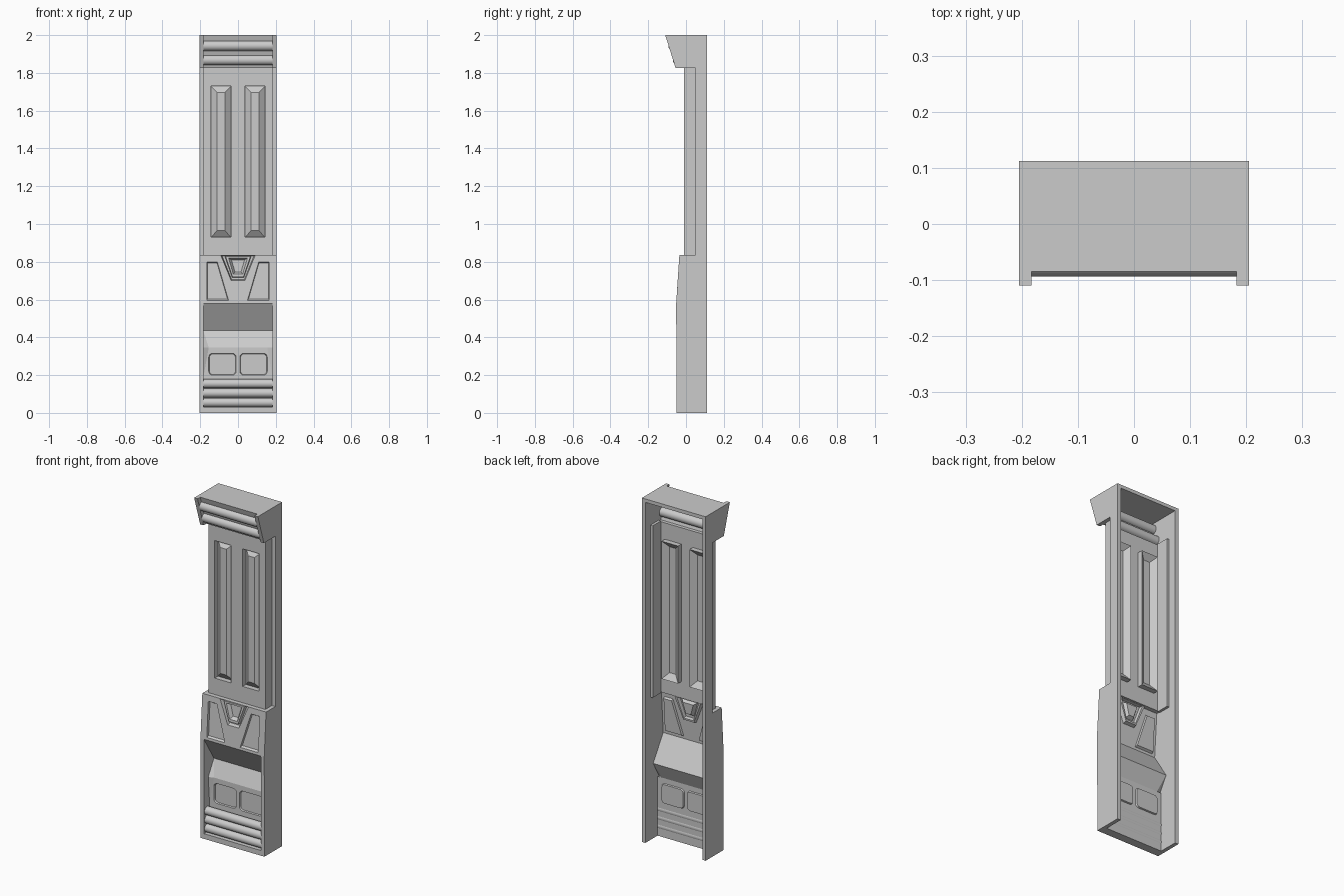
import bpy, bmesh, math
from mathutils import Vector

if "Cube" in bpy.data.objects:
    bpy.data.objects.remove(bpy.data.objects["Cube"])

W = 0.183    # half width between the cheeks
HW = 0.205   # half width overall


def finish(name, bm, recalc=True):
    if recalc:
        bmesh.ops.recalc_face_normals(bm, faces=bm.faces)
    me = bpy.data.meshes.new(name)
    bm.to_mesh(me)
    bm.free()
    ob = bpy.data.objects.new(name, me)
    bpy.context.collection.objects.link(ob)
    return ob


def prism(name, profile, x0, x1, closed=True):
    """Sweep a (y, z) profile along x; an open profile gives a sheet."""
    bm = bmesh.new()
    a = [bm.verts.new((x0, y, z)) for y, z in profile]
    b = [bm.verts.new((x1, y, z)) for y, z in profile]
    n = len(a)
    for i in range(n if closed else n - 1):
        j = (i + 1) % n
        bm.faces.new((a[i], b[i], b[j], a[j]))
    if closed:
        bm.faces.new(a)
        bm.faces.new(b[::-1])
    return finish(name, bm, closed)


def box(name, x0, x1, y0, y1, z0, z1):
    return prism(name, [(y0, z0), (y1, z0), (y1, z1), (y0, z1)], x0, x1)


def rect(x0, x1, z0, z1):
    return [(x0, z0), (x1, z0), (x1, z1), (x0, z1)]


def rounded(x0, x1, z0, z1, r, n=4):
    pts = []
    for k, (cx, cz) in enumerate(rect(x0 + r, x1 - r, z0 + r, z1 - r)):
        for i in range(n + 1):
            t = math.pi + (k + i / n) * math.pi / 2
            pts.append((cx + r * math.cos(t), cz + r * math.sin(t)))
    return pts


def trap(bottom, top, z0, z1):
    return [(-bottom, z0), (bottom, z0), (top, z1), (-top, z1)]


def scaled(pts, s):
    cx = sum(p[0] for p in pts) / len(pts)
    cz = sum(p[1] for p in pts) / len(pts)
    return [(cx + (x - cx) * s, cz + (z - cz) * s) for x, z in pts]


def panel(name, outer, pockets, yf):
    """Front-facing sheet with pockets, each a stack of (outline, depth) rings."""
    bm = bmesh.new()

    def ring(pts, d):
        return [bm.verts.new((x, yf(z) + d, z)) for x, z in pts]

    loops = [ring(outer, 0)] + [ring(*p[0]) for p in pockets]
    edges = [bm.edges.new((l[i - 1], l[i])) for l in loops for i in range(len(l))]
    bmesh.ops.triangle_fill(bm, use_beauty=True, use_dissolve=False,
                            edges=edges, normal=Vector((0, -1, 0)))
    for f in bm.faces:
        f.normal_update()
        if f.normal.y > 0:
            f.normal_flip()
    for start, p in zip(loops[1:], pockets):
        prev = start
        for pts, d in p[1:]:
            cur = ring(pts, d)
            for i in range(len(cur)):
                bm.faces.new((prev[i - 1], prev[i], cur[i], cur[i - 1]))
            prev = cur
        bm.faces.new(prev)
    return finish(name, bm, False)


# Side cheeks and the stepped sides of the middle section
cheek = [(-0.05, 0), (0.112, 0), (0.112, 2), (-0.11, 2), (-0.055, 1.825),
         (0.05, 1.825), (0.05, 0.835), (-0.035, 0.835), (-0.052, 0.58)]
for side, s in (("left", -1), ("right", 1)):
    prism(side + "_cheek", cheek, s * W, s * HW)
    box(side + "_step_side", s * 0.168, s * W, -0.01, 0.065, 0.83, 1.83)

# Top cap and sloped header
prism("top_cap", [(-0.085, 2), (0.112, 2), (0.112, 1.98), (-0.079, 1.98)], -W, W)
prism("header_face", [(-0.085, 2), (-0.03, 1.825), (-0.01, 1.825)], -W, W, False)


# Round ribs
def rib(name, y, z, r):
    pts = [(y + r * math.cos(i * math.pi / 8), z + r * math.sin(i * math.pi / 8))
           for i in range(16)]
    ob = prism(name, pts, -W, W)
    bpy.context.view_layer.objects.active = ob
    ob.select_set(True)
    bpy.ops.object.shade_smooth_by_angle(angle=math.radians(40))
    ob.select_set(False)


for i, z in enumerate((1.868, 1.943)):
    rib(f"header_rib_{i}", -0.043 - (z - 1.868) * 0.314, z, 0.027)
for i in range(3):
    rib(f"base_rib_{i}", -0.022, 0.055 + 0.05 * i, 0.024)

# Middle panel with two ridges sunk in long slots
slots = []
for c in (-0.09, 0.09):
    o = rect(c - 0.053, c + 0.053, 0.93, 1.73)
    slots.append([(o, 0), (o, 0.03),
                  (rect(c - 0.02, c + 0.02, 0.965, 1.697), 0.004)])
panel("middle_panel", rect(-W, W, 0.835, 1.825), slots, lambda z: -0.01)

# Chest panel with wedge emblem and two side pockets
emblem = [(trap(0.036, 0.09, 0.70, 0.832), 0), (trap(0.034, 0.084, 0.706, 0.831), 0.02),
          (trap(0.031, 0.07, 0.716, 0.83), 0.02), (trap(0.029, 0.066, 0.72, 0.829), 0),
          (trap(0.025, 0.05, 0.735, 0.82), 0), (trap(0.016, 0.035, 0.747, 0.81), 0.02)]
pockets = [emblem]
for s in (-1, 1):
    o = [(s * x, z) for x, z in ((0.165, 0.595), (0.05, 0.595), (0.11, 0.80), (0.165, 0.80))]
    o = o if s < 0 else o[::-1]
    pockets.append([(o, 0), (scaled(o, 0.93), 0.012)])
panel("chest_panel", rect(-W, W, 0.58, 0.835), pockets,
      lambda z: -0.052 + (z - 0.58) * 0.017 / 0.255)
prism("chest_ledge", [(-0.01, 0.835), (-0.035, 0.835)], -W, W, False)

# Undercut slope and tapered lip below it
prism("undercut", [(-0.052, 0.58), (0.04, 0.435)], -W, W, False)
bm = bmesh.new()
tl, tr, br, bl = [bm.verts.new(p) for p in (
    (-W, 0.04, 0.435), (W, 0.04, 0.435), (0.155, 0, 0.345), (-0.155, 0, 0.345))]
bm.faces.new((tl, bl, br, tr))
for s, top, bot in ((-1, tl, bl), (1, tr, br)):
    mid = bm.verts.new((s * W, -0.012, 0.345))
    low = bm.verts.new((s * W, 0, 0.19))
    bm.faces.new((top, mid, bot))
    bm.faces.new((mid, low, bot))
finish("tapered_lip", bm)

# Lower panel with two rounded pockets, and the base strip
pockets = []
for x0, x1 in ((-0.155, -0.01), (0.01, 0.155)):
    o = rounded(x0, x1, 0.2, 0.315, 0.02)
    pockets.append([(o, 0), (scaled(o, 0.95), 0.008)])
panel("lower_panel", rect(-W, W, 0.0, 0.345), pockets, lambda z: 0.0)
box("base_strip", -W, W, -0.05, 0.0, 0, 0.03)
